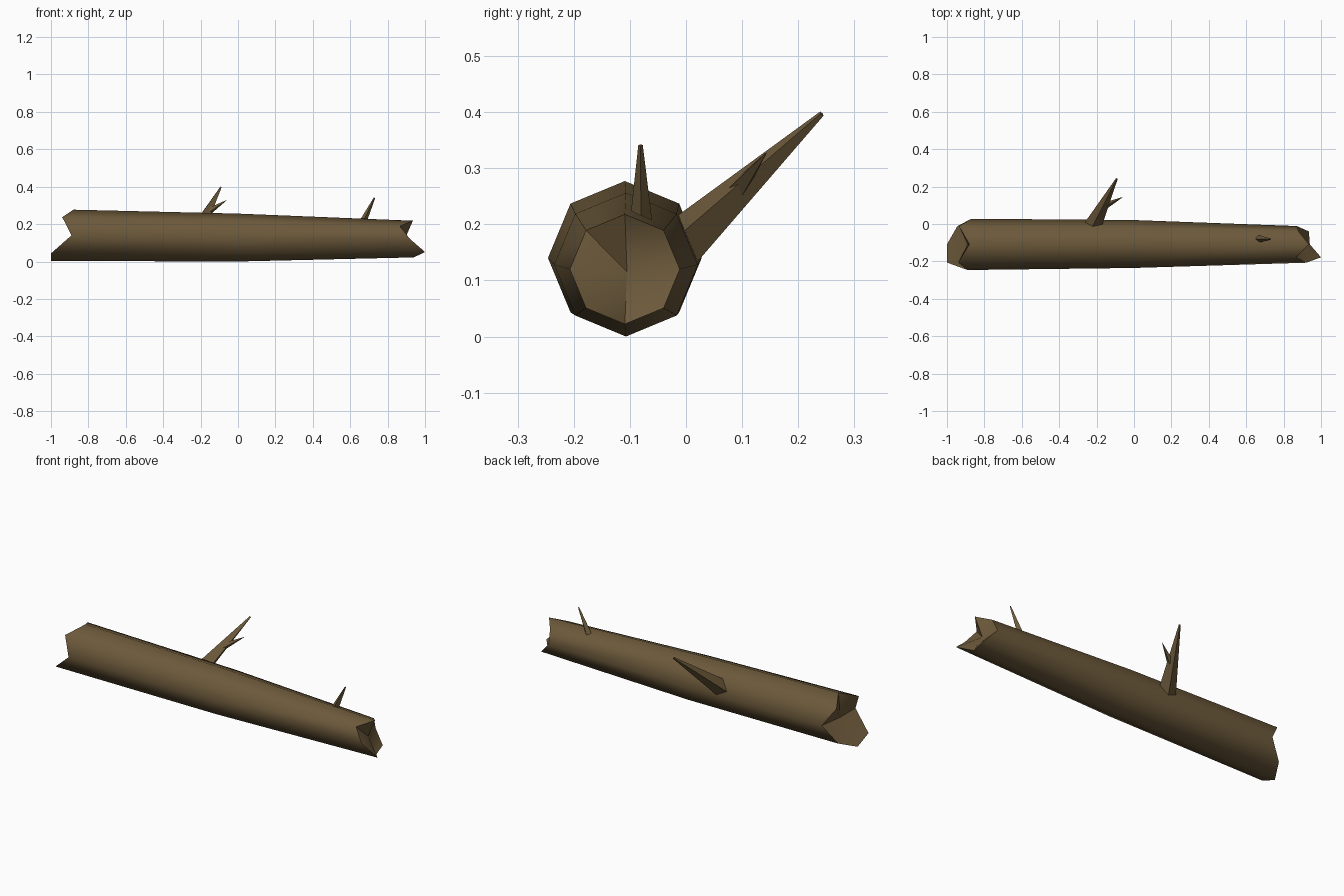
import bpy, bmesh, math
from mathutils import Vector

cube = bpy.data.objects.get("Cube")
if cube:
    bpy.data.objects.remove(cube, do_unlink=True)

# One bark colour for everything
bark = bpy.data.materials.new("brown_bark")
bark.use_nodes = True
colour = (0.15, 0.10, 0.043, 1)
bark.diffuse_color = colour
shader = bark.node_tree.nodes["Principled BSDF"]
shader.inputs["Base Color"].default_value = colour
shader.inputs["Roughness"].default_value = 0.9


def finish(name, bm):
    bmesh.ops.recalc_face_normals(bm, faces=bm.faces)
    mesh = bpy.data.meshes.new(name)
    bm.to_mesh(mesh)
    bm.free()
    mesh.materials.append(bark)
    obj = bpy.data.objects.new(name, mesh)
    bpy.context.collection.objects.link(obj)
    return obj


def ring(bm, xs, y, z, radius):
    """Eight points around the x axis, starting at the top and going to the back."""
    return [bm.verts.new((x, y + radius * math.sin(i * math.pi / 4),
                          z + radius * math.cos(i * math.pi / 4)))
            for i, x in enumerate(xs)]


def bridge(bm, a, b):
    n = len(a)
    for i in range(n):
        bm.faces.new((a[i], a[(i + 1) % n], b[(i + 1) % n], b[i]))


def fan(bm, loop, centre):
    tip = bm.verts.new(centre)
    for i in range(len(loop)):
        bm.faces.new((loop[i], loop[(i + 1) % len(loop)], tip))


# Trunk: tapered octagon with splintered ends
# order: top, upper back, back, lower back, bottom, lower front, front, upper front
thick_end = (-0.88, -0.935, -0.87, -0.945, -1.0, -1.0, -0.89, -0.94)
thin_end = (0.935, 0.88, 0.87, 0.935, 0.94, 1.0, 0.92, 0.865)
bm = bmesh.new()
left = ring(bm, thick_end, -0.109, 0.14, 0.137)
middle = ring(bm, [0.0] * 8, -0.107, 0.128, 0.128)
right = ring(bm, thin_end, -0.109, 0.12, 0.098)
bridge(bm, left, middle)
bridge(bm, middle, right)
fan(bm, left, (-0.89, -0.109, 0.14))
fan(bm, right, (0.89, -0.105, 0.115))
trunk = finish("trunk", bm)
bpy.ops.object.select_all(action="DESELECT")
trunk.select_set(True)
bpy.context.view_layer.objects.active = trunk
bpy.ops.object.shade_smooth_by_angle(angle=math.radians(50))


# Broken branches: flat four-sided spikes
def spike(name, base, tip, base_radius, tip_radius):
    base, tip = Vector(base), Vector(tip)
    axis = tip - base
    bm = bmesh.new()
    bmesh.ops.create_cone(bm, cap_ends=True, segments=4, radius1=base_radius,
                          radius2=tip_radius, depth=axis.length)
    turn = axis.to_track_quat("Z", "Y").to_matrix()
    bmesh.ops.rotate(bm, verts=bm.verts, matrix=turn)
    bmesh.ops.translate(bm, verts=bm.verts, vec=(base + tip) / 2)
    return finish(name, bm)


spike("long_branch", (-0.225, -0.02, 0.155), (-0.092, 0.242, 0.397), 0.048, 0.005)
spike("branch_twig", (-0.165, 0.092, 0.262), (-0.062, 0.143, 0.327), 0.02, 0.001)
spike("short_branch", (0.66, -0.08, 0.195), (0.73, -0.081, 0.341), 0.021, 0.004)
